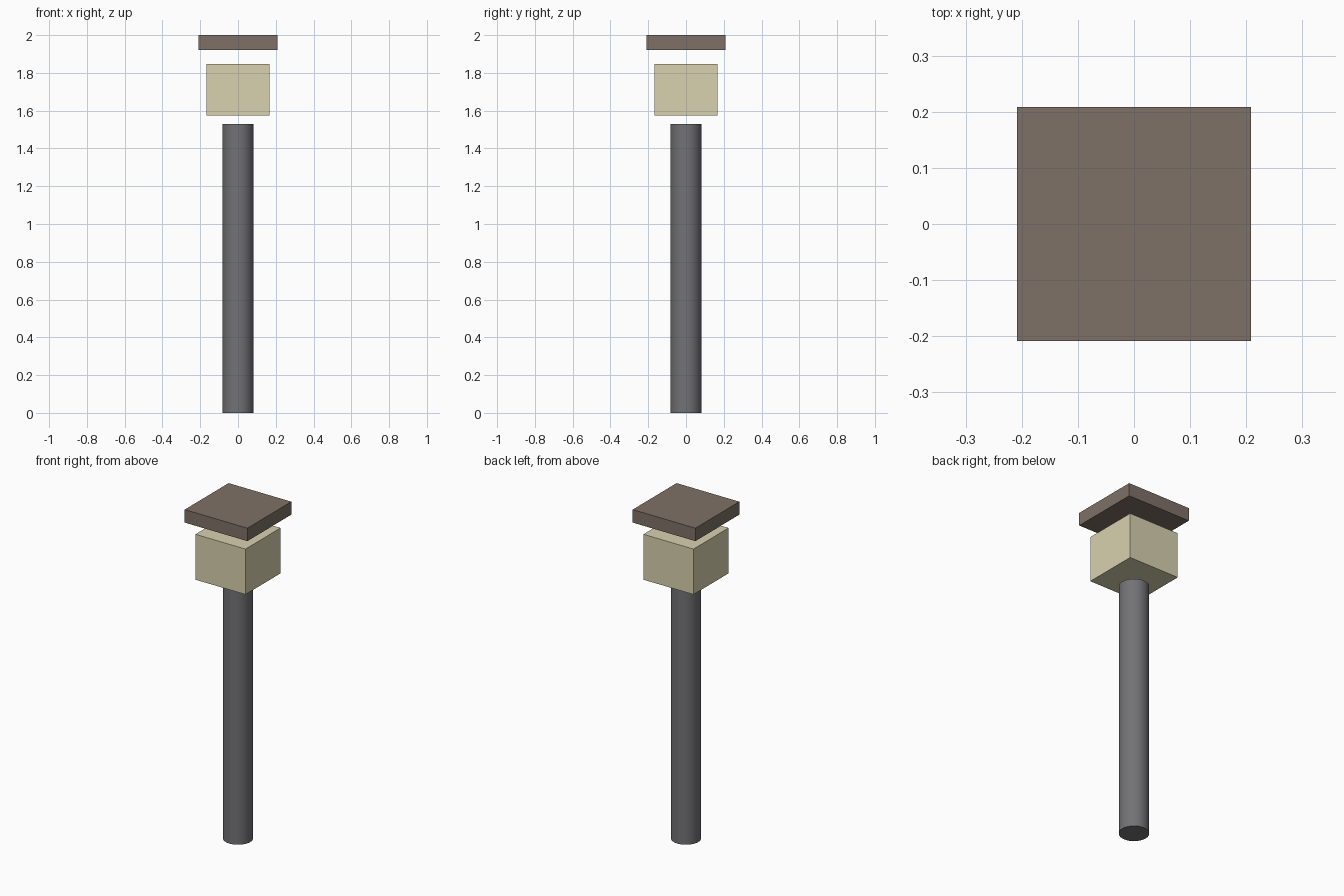
import bpy
import math

if "Cube" in bpy.data.objects:
    bpy.data.objects.remove(bpy.data.objects["Cube"])


def material(name, rgb):
    mat = bpy.data.materials.new(name)
    mat.diffuse_color = (*rgb, 1)
    mat.use_nodes = True
    mat.node_tree.nodes["Principled BSDF"].inputs["Base Color"].default_value = mat.diffuse_color
    return mat


def box(name, width, z0, z1, mat):
    bpy.ops.mesh.primitive_cube_add(size=1, location=(0, 0, (z0 + z1) / 2))
    ob = bpy.context.object
    ob.name = name
    ob.scale = (width, width, z1 - z0)
    bpy.ops.object.transform_apply(location=False, rotation=False, scale=True)
    ob.data.materials.append(mat)
    return ob


metal = material("dark_metal", (0.17, 0.17, 0.18))
glass = material("warm_glass", (0.69, 0.64, 0.43))
bronze = material("bronze", (0.21, 0.165, 0.135))

# Round post standing on the ground
POST_TOP = 1.53
bpy.ops.mesh.primitive_cylinder_add(vertices=32, radius=0.082, depth=POST_TOP,
                                    location=(0, 0, POST_TOP / 2))
post = bpy.context.object
post.name = "post"
post.data.materials.append(metal)
bpy.ops.object.shade_smooth_by_angle(angle=math.radians(30))

# Lamp block floating above the post, and the wider cap floating above it
box("lamp_block", 0.333, 1.574, 1.847, glass)
box("lamp_cap", 0.417, 1.922, 2.0, bronze)
